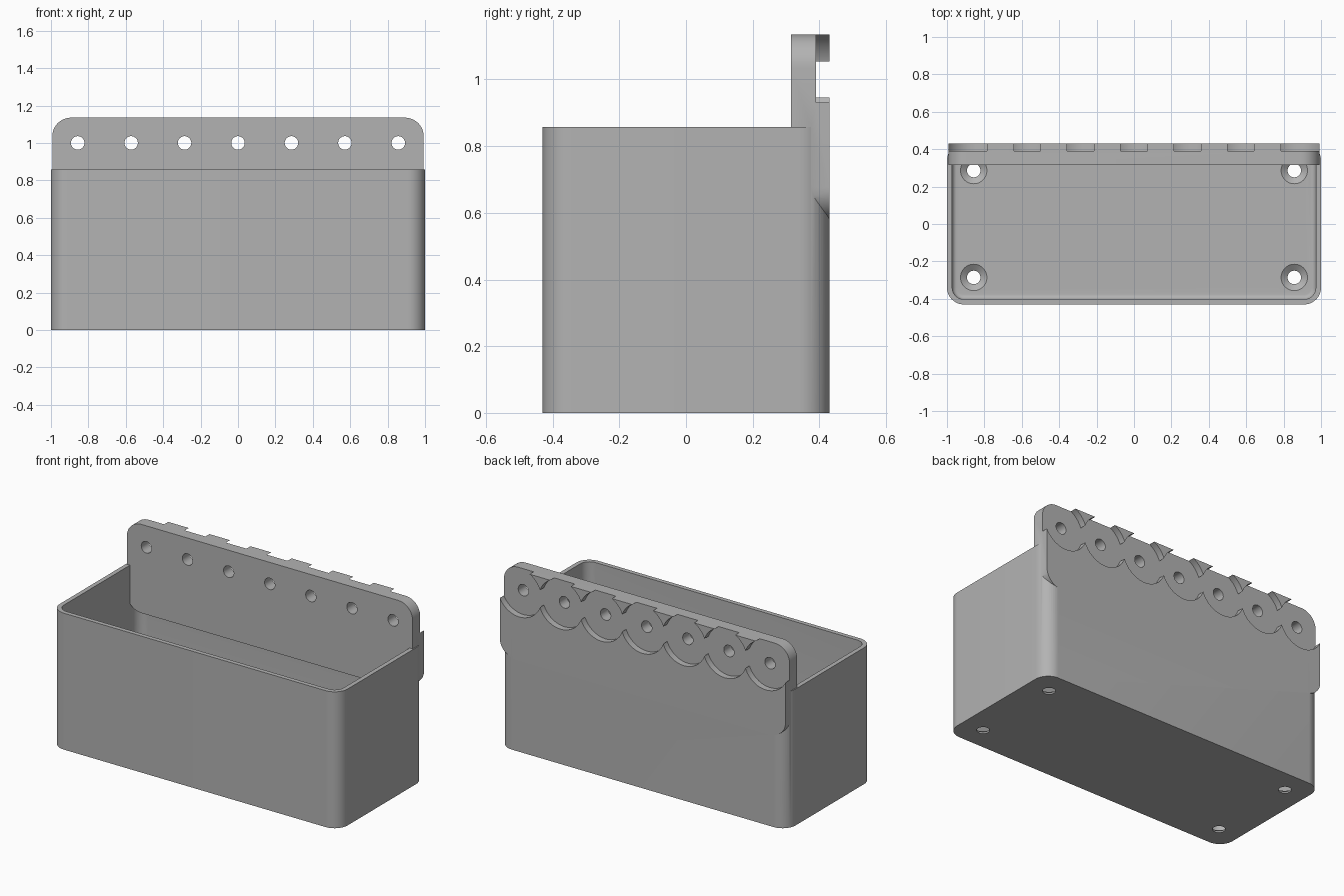
import bpy, bmesh, math
from mathutils import Matrix

old = bpy.data.objects.get("Cube")
if old:
    bpy.data.objects.remove(old, do_unlink=True)

grey = bpy.data.materials.new("plain grey")
grey.use_nodes = True
colour = (0.45, 0.45, 0.45, 1)
grey.diffuse_color = colour
grey.node_tree.nodes["Principled BSDF"].inputs["Base Color"].default_value = colour

PITCH = 2 / 7      # spacing of the mounting grid
HOLE_Z = 1.0       # height of the mounting holes
BACK = 0.43


def finish(name, bm):
    bmesh.ops.recalc_face_normals(bm, faces=bm.faces)
    mesh = bpy.data.meshes.new(name)
    bm.to_mesh(mesh)
    bm.free()
    obj = bpy.data.objects.new(name, mesh)
    bpy.context.collection.objects.link(obj)
    mesh.materials.append(grey)
    return obj


def rounded_block(name, lo, hi, axis, radius, floor_radius=0):
    """Box with rounded edges along one axis, and optionally a rounded floor."""
    bm = bmesh.new()
    bmesh.ops.create_cube(bm, size=1)
    for v in bm.verts:
        v.co = [lo[i] + (v.co[i] + 0.5) * (hi[i] - lo[i]) for i in range(3)]
    edges = [e for e in bm.edges
             if abs(e.verts[0].co[axis] - e.verts[1].co[axis]) > 1e-4]
    bmesh.ops.bevel(bm, geom=edges, offset=radius, segments=12,
                    profile=0.5, affect='EDGES')
    if floor_radius:
        edges = [e for e in bm.edges
                 if all(abs(v.co.z - lo[2]) < 1e-4 for v in e.verts)]
        bmesh.ops.bevel(bm, geom=edges, offset=floor_radius, segments=6,
                        profile=0.5, affect='EDGES')
    return finish(name, bm)


def cutter(name, centres, r1, r2, depth, rotation=Matrix()):
    """Row of cones or cylinders used for cutting."""
    bm = bmesh.new()
    for c in centres:
        bmesh.ops.create_cone(bm, cap_ends=True, segments=48, radius1=r1, radius2=r2,
                              depth=depth, matrix=Matrix.Translation(c) @ rotation)
    return finish(name, bm)


def combine(obj, other, operation):
    mod = obj.modifiers.new(operation.title(), 'BOOLEAN')
    mod.operation = operation
    mod.solver = 'EXACT'
    mod.object = other
    bpy.context.view_layer.objects.active = obj
    bpy.ops.object.modifier_apply(modifier=mod.name)
    bpy.data.objects.remove(other, do_unlink=True)


# Open bin with a rounded floor edge
bin_body = rounded_block("storage_bin", (-1, -BACK, 0), (1, BACK, 0.857), 2, 0.09)
cavity = rounded_block("cavity", (-0.972, -0.402, 0.035), (0.972, 0.402, 1.2),
                       2, 0.062, 0.025)
combine(bin_body, cavity, 'DIFFERENCE')

# Mounting plate on the back
plate = rounded_block("mounting_plate", (-0.993, 0.315, 0.578), (0.993, BACK, 1.135),
                      1, 0.1)
combine(bin_body, plate, 'UNION')

# Scalloped round pockets in the back of the plate
turn = Matrix.Rotation(math.pi / 2, 4, 'X')
columns = [i * PITCH for i in range(-3, 4)]
for x in columns:
    pocket = cutter("pocket", [(x, 0.44, HOLE_Z)], 0.153, 0.153, 0.1, turn)
    combine(bin_body, pocket, 'DIFFERENCE')

# Screw holes through the plate
holes = cutter("plate_holes", [(x, 0.36, HOLE_Z) for x in columns],
               0.036, 0.036, 0.4, turn)
combine(bin_body, holes, 'DIFFERENCE')

# Countersunk holes in the floor corners
corners = [(sx * 3 * PITCH, sy * PITCH) for sx in (-1, 1) for sy in (-1, 1)]
drill = cutter("floor_holes", [(x, y, 0) for x, y in corners], 0.036, 0.036, 0.2)
combine(bin_body, drill, 'DIFFERENCE')
sinks = cutter("countersinks", [(x, y, 0.023) for x, y in corners],
               0.036, 0.072, 0.026)
combine(bin_body, sinks, 'DIFFERENCE')

# Smooth curves, sharp edges
bpy.ops.object.select_all(action='DESELECT')
bin_body.select_set(True)
bpy.context.view_layer.objects.active = bin_body
bpy.ops.object.shade_smooth_by_angle(angle=math.radians(30))
